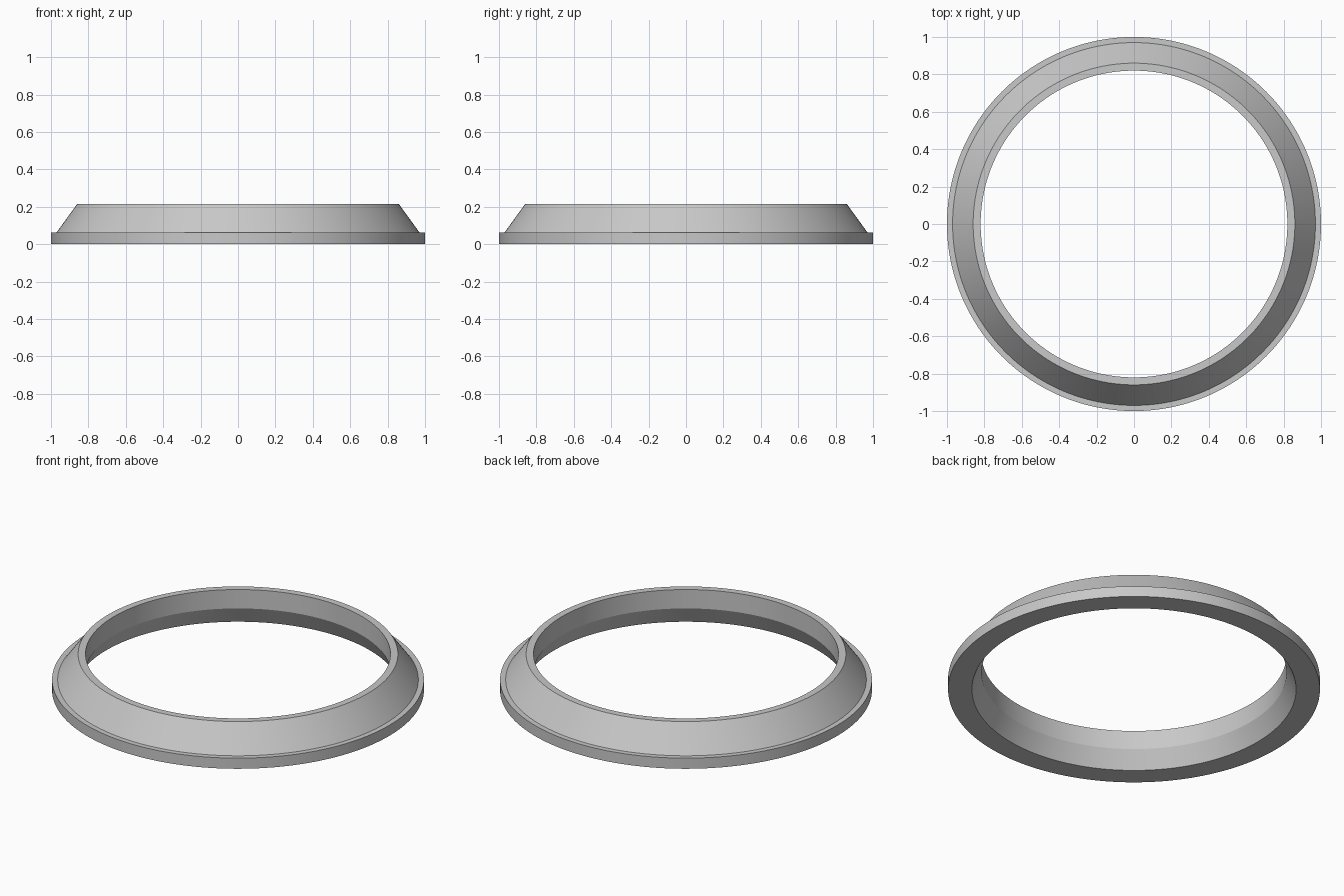
import bpy
import bmesh
import math

cube = bpy.data.objects.get("Cube")
if cube:
    bpy.data.objects.remove(cube, do_unlink=True)

# Plain grey material
grey = bpy.data.materials.new("light_grey")
grey.use_nodes = True
colour = (0.58, 0.58, 0.58, 1.0)
grey.diffuse_color = colour
grey.node_tree.nodes["Principled BSDF"].inputs["Base Color"].default_value = colour

# Ring cross-section (radius, height): flange, sloped collar, bore, flared mouth
PROFILE = [(1.0, 0.0), (1.0, 0.063), (0.97, 0.063), (0.86, 0.215),
           (0.82, 0.215), (0.82, 0.103), (0.872, 0.0)]
SEGMENTS = 192


def lathe(name, profile, segments, material):
    """Revolve a closed profile around z."""
    bm = bmesh.new()
    rings = []
    for i in range(segments):
        a = math.tau * i / segments
        rings.append([bm.verts.new((r * math.cos(a), r * math.sin(a), z))
                      for r, z in profile])
    for i, ring in enumerate(rings):
        following = rings[(i + 1) % segments]
        for j in range(len(profile)):
            k = (j + 1) % len(profile)
            bm.faces.new((ring[j], following[j], following[k], ring[k]))
    bmesh.ops.recalc_face_normals(bm, faces=bm.faces)
    mesh = bpy.data.meshes.new(name)
    bm.to_mesh(mesh)
    bm.free()
    mesh.materials.append(material)
    obj = bpy.data.objects.new(name, mesh)
    bpy.context.collection.objects.link(obj)
    return obj


# Flanged ring, smooth around the curve with crisp rims
ring = lathe("flanged_ring", PROFILE, SEGMENTS, grey)
bpy.ops.object.select_all(action="DESELECT")
ring.select_set(True)
bpy.context.view_layer.objects.active = ring
bpy.ops.object.shade_smooth_by_angle(angle=math.radians(20))
